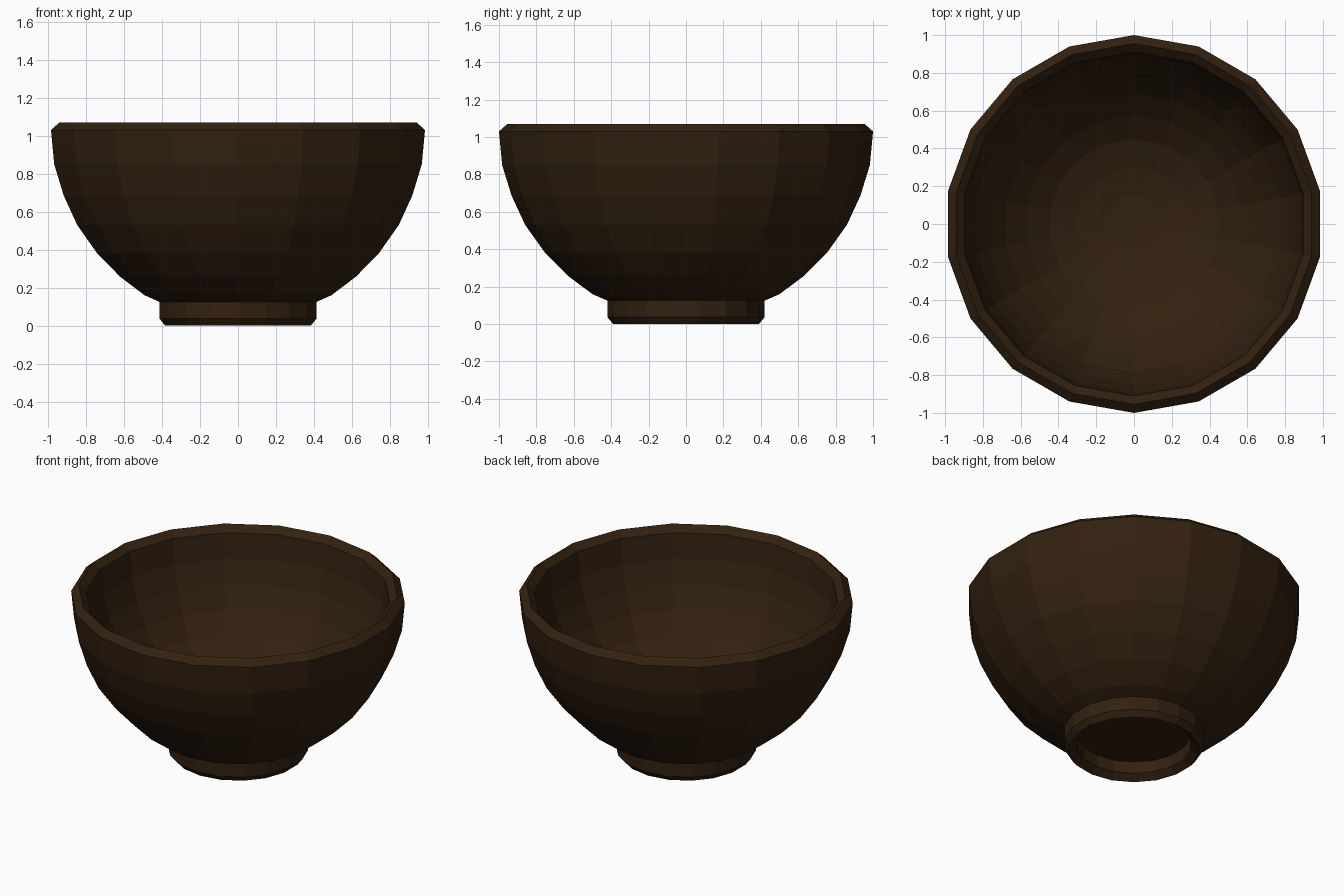
import bpy, bmesh, math

if "Cube" in bpy.data.objects:
    bpy.data.objects.remove(bpy.data.objects["Cube"])

SIDES = 18

# Closed bowl profile (radius, height): underside centre, foot, outer wall, rim, inner wall
profile = [(0, 0.11), (0.34, 0.11), (0.345, 0.035), (0.39, 0.0), (0.42, 0.037), (0.42, 0.125),
           (0.50, 0.16), (0.63, 0.257), (0.755, 0.383), (0.86, 0.53), (0.932, 0.685),
           (0.983, 0.85), (1.0, 1.03), (0.955, 1.07), (0.91, 1.03),
           (0.892, 0.87), (0.848, 0.72), (0.783, 0.58), (0.69, 0.45), (0.575, 0.338),
           (0.45, 0.25), (0.30, 0.195), (0.15, 0.17), (0, 0.165)]


def lathe(name, pts, sides):
    bm = bmesh.new()
    rings = []
    for r, z in pts:
        if r == 0:
            rings.append([bm.verts.new((0, 0, z))] * sides)
        else:
            angles = [math.pi / 2 + 2 * math.pi * i / sides for i in range(sides)]
            rings.append([bm.verts.new((r * math.cos(a), r * math.sin(a), z)) for a in angles])
    for lo, hi in zip(rings, rings[1:]):
        for i in range(sides):
            j = (i + 1) % sides
            corners = list(dict.fromkeys((lo[i], lo[j], hi[j], hi[i])))
            bm.faces.new(corners)
    bmesh.ops.recalc_face_normals(bm, faces=bm.faces)
    mesh = bpy.data.meshes.new(name)
    bm.to_mesh(mesh)
    bm.free()
    obj = bpy.data.objects.new(name, mesh)
    bpy.context.collection.objects.link(obj)
    return obj


# Dark wooden bowl with foot ring
bowl = lathe("bowl", profile, SIDES)
wood = bpy.data.materials.new("dark_wood")
wood.diffuse_color = (0.032, 0.015, 0.005, 1)
wood.use_nodes = True
wood.node_tree.nodes["Principled BSDF"].inputs["Base Color"].default_value = wood.diffuse_color
bowl.data.materials.append(wood)
